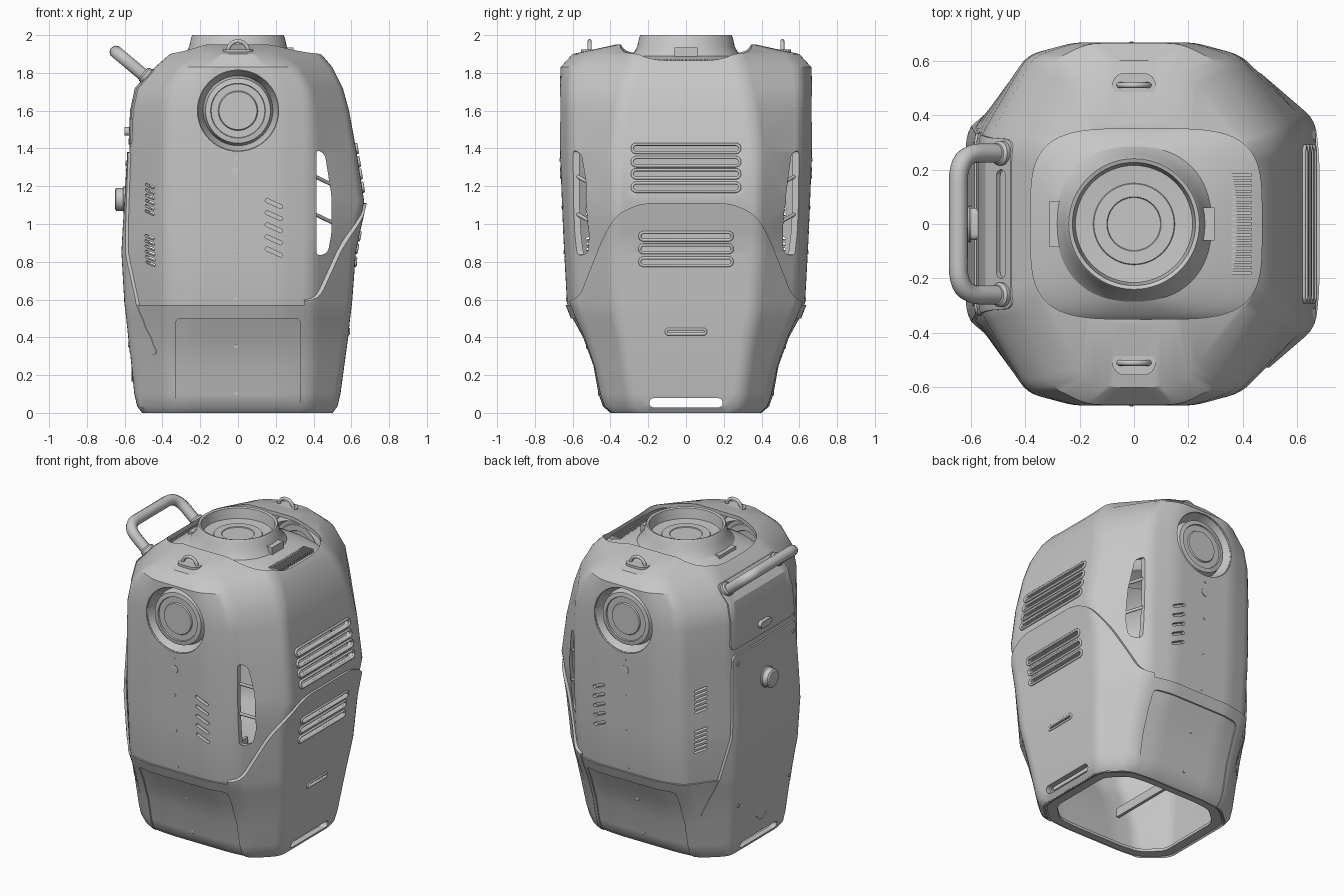
import bpy, bmesh, math
from mathutils import Vector as V

cube = bpy.data.objects.get("Cube")
if cube:
    bpy.data.objects.remove(cube)

GREY = bpy.data.materials.new("body grey")
GREY.use_nodes = True
GREY.diffuse_color = (.57, .57, .57, 1)
GREY.node_tree.nodes["Principled BSDF"].inputs["Base Color"].default_value = (.57, .57, .57, 1)


# ---------- helpers ----------
def loft(bm, rings, cap=(True, True)):
    rows = [[bm.verts.new(p) for p in r] for r in rings]
    n = len(rows[0])
    for a, b in zip(rows, rows[1:]):
        for j in range(n):
            k = (j + 1) % n
            bm.faces.new((a[j], a[k], b[k], b[j]))
    if cap[0]:
        bm.faces.new(rows[0][::-1])
    if cap[1]:
        bm.faces.new(rows[-1])


def make(name, bm, recalc=True):
    if recalc:
        bmesh.ops.recalc_face_normals(bm, faces=bm.faces)
    me = bpy.data.meshes.new(name)
    bm.to_mesh(me)
    bm.free()
    me.materials.append(GREY)
    ob = bpy.data.objects.new(name, me)
    bpy.context.collection.objects.link(ob)
    return ob


def solid(name, rings, cap=(True, True)):
    bm = bmesh.new()
    loft(bm, rings, cap)
    return make(name, bm)


def prism(pts, vec):
    return [[V(p) for p in pts], [V(p) + V(vec) for p in pts]]


def box(name, c, s):
    x, y, z = (V(c) - V(s) / 2)
    return solid(name, prism([(x, y, z), (x + s[0], y, z), (x + s[0], y + s[1], z), (x, y + s[1], z)], (0, 0, s[2])))


def rounded(pts, radius, closed=True, steps=4):
    out, n = [], len(pts)
    pts = [V(p) for p in pts]
    for i, p in enumerate(pts):
        if not closed and i in (0, n - 1):
            out.append(p)
            continue
        a, b = pts[i - 1] - p, pts[(i + 1) % n] - p
        a = p + a.normalized() * min(radius, a.length * .42)
        b = p + b.normalized() * min(radius, b.length * .42)
        for k in range(steps + 1):
            t = k / steps
            out.append(a * (1 - t) ** 2 + p * 2 * t * (1 - t) + b * t * t)
    return out


def capsule(c, along, across, length, width):
    c, u, w = V(c), V(along).normalized(), V(across).normalized()
    h, r, out = (length - width) / 2, width / 2, []
    for i in range(16):
        t = math.pi * (i if i < 8 else i - 1) / 7 - math.pi / 2
        out.append(c + u * (math.cos(t) * r + (h if i < 8 else -h)) + w * math.sin(t) * r)
    return out


def tube(name, pts, r, closed=False):
    cu = bpy.data.curves.new(name, 'CURVE')
    cu.dimensions, cu.bevel_depth, cu.bevel_resolution, cu.use_fill_caps = '3D', r, 3, True
    sp = cu.splines.new('POLY')
    sp.points.add(len(pts) - 1)
    for q, p in zip(sp.points, pts):
        q.co = (*p, 1)
    sp.use_cyclic_u, sp.use_smooth = closed, True
    cu.materials.append(GREY)
    ob = bpy.data.objects.new(name, cu)
    bpy.context.collection.objects.link(ob)


def lathe(name, profile, origin, axis, n=48, cap=(True, True)):
    q = V((0, 0, 1)).rotation_difference(V(axis))
    return solid(name, [[V(origin) + q @ V((r * math.cos(t), r * math.sin(t), h))
                 for t in [2 * math.pi * i / n for i in range(n)]] for r, h in profile], cap)


def oval(z, cx, rx, ry, e, n=64):
    out = []
    for i in range(n):
        c, s = math.cos(2 * math.pi * i / n), math.sin(2 * math.pi * i / n)
        out.append(V((cx + rx * math.copysign(abs(c) ** (2 / e), c), ry * math.copysign(abs(s) ** (2 / e), s), z)))
    return out


def modify(ob, kind, **kw):
    m = ob.modifiers.new(kind, kind)
    for k, v in kw.items():
        setattr(m, k, v)
    bpy.context.view_layer.objects.active = ob
    bpy.ops.object.modifier_apply(modifier=m.name)


def boolean(ob, cutter, op, keep=False):
    modify(ob, 'BOOLEAN', object=cutter, operation=op, solver='EXACT')
    if not keep:
        bpy.data.objects.remove(cutter)


# ---------- body sections: z, front y, front half width, corner x and y, left x and y, right x and y ----------
ROWS = [(0, .4, .22, .36, .385, .49, .26, .5, .26), (.035, .44, .22, .365, .42, .515, .28, .525, .28),
        (.1, .463, .22, .37, .44, .53, .29, .54, .28),
        (.25, .49, .22, .38, .47, .55, .31, .555, .29), (.4, .545, .22, .38, .52, .57, .33, .57, .3),
        (.5, .6, .22, .385, .56, .58, .35, .58, .31), (.58, .63, .22, .39, .59, .59, .36, .59, .32),
        (.85, .645, .22, .39, .605, .61, .38, .605, .33), (.95, .65, .22, .395, .61, .63, .38, .6, .33),
        (1.12, .657, .22, .395, .615, .668, .38, .59, .33), (1.38, .667, .22, .395, .62, .628, .38, .575, .33),
        (1.6, .668, .22, .39, .62, .588, .35, .565, .32), (1.72, .668, .21, .37, .615, .555, .32, .54, .3),
        (1.83, .664, .17, .3, .6, .5, .29, .44, .28), (1.9, .6, .1, .2, .55, .44, .27, .36, .26),
        (1.95, .37, .1, .17, .35, .3, .2, .25, .2)]


def wall(z, col):
    for a, b in zip(ROWS, ROWS[1:]):
        if a[0] <= z <= b[0]:
            return a[col] + (b[col] - a[col]) * (z - a[0]) / (b[0] - a[0])


def section(row, grow):
    z, Y, xf, xc, yc, xr, yr, xl, yl = row
    half = [(xr, yr), (xc, yc), (xf, Y), (-xf, Y), (-xc, yc), (-xl, yl)]
    pts = half + [(x, -y) for x, y in half[::-1]]
    k = 1 + grow / .6
    return rounded([(x * k, y * k, z) for x, y in pts], .05)


def shell(name, grow, thick):
    bm = bmesh.new()
    loft(bm, [section(r, grow) for r in ROWS], (False, True))
    ob = make(name, bm, recalc=False)
    modify(ob, 'SOLIDIFY', thickness=thick, offset=-1)
    return ob


# ---------- openings ----------
cut = bmesh.new()
loft(cut, [oval(1.78, .045, .425, .35, 4), oval(2.1, .045, .425, .35, 4)])
side_slots = [(z, .56, .034, .004) for z in (1.4, 1.33, 1.265, 1.195)] + \
             [(z, .48, .03, .016) for z in (.935, .868, .8)] + [(.43, .2, .016, .012)]
for z, length, width, grow in side_slots:
    loft(cut, prism(capsule((.48, 0, z), (0, 1, 0), (0, 0, 1), length, width), (.4, 0, 0)))
    rim = capsule((0, 0, z), (0, 1, 0), (0, 0, 1), length + .01, width + .01)
    tube("side_slot_rim", [V((wall(p.z, 5) + grow, p.y, p.z)) for p in rim], .008, True)
# hand slot through both sides of the base
loft(cut, prism(capsule((-.8, 0, .053), (0, 1, 0), (0, 0, 1), .39, .05), (1.6, 0, 0)))
# groove under the carry handle
loft(cut, prism(capsule((-.475, 0, 1.77), (0, 1, 0), (.66, 0, .75), .4, .05), (-.075, 0, .066)))
window = [(.415, 1.395), (.46, 1.37), (.495, 1.15), (.495, .95), (.475, .845), (.415, .83)]
for s in (-1, 1):
    loft(cut, prism(rounded([(x, s * .3, z) for x, z in window], .03), (0, s * .5, 0)))
    loft(cut, prism([(.215 * math.cos(i * math.pi / 24), s * .4, 1.6 + .215 * math.sin(i * math.pi / 24))
                     for i in range(48)], (0, s * .4, 0)))
    for i in range(5):
        loft(cut, prism(capsule((.19, s * .5, .852 + i * .064), (.1, 0, -.045), (.045, 0, .1), .1, .02),
                        (0, s * .3, 0)))
    for base in (.79, 1.06):
        for i in range(6):
            loft(cut, prism(capsule((-.41, s * .47, base + i * .028), (-.57, -s * .82, .25),
                                    (.14, s * .2, .97), .085, .014), (-.16, s * .11, 0)))
    # window bars and the plate behind the front slots
    for z in (1.03, 1.23):
        tube("window_bar", [(.4, s * .58, z + .025), (.505, s * .49, z - .025)], .01)
    box("slot_backing", (.19, s * .6, .98), (.16, .01, .4))
openings = make("opening_cutter", cut)
openings.hide_render = True

# ---------- main shell and overlapping skins ----------
body = shell("body_shell", 0, .025)
boolean(body, openings, 'DIFFERENCE', True)

side_skin = shell("left_lower_skin", .014, .02)
half = [(.24, 1.11), (.37, 1.05), (.44, .93), (.57, .6), (.8, .55), (.8, -.1)]
outline = half + [(-y, z) for y, z in half[::-1]]
boolean(side_skin, solid("cutter", prism(rounded([(.35, y, z) for y, z in outline], .06), (.6, 0, 0))), 'INTERSECT')
boolean(side_skin, openings, 'DIFFERENCE', True)

skirt = shell("lower_skirt", .01, .02)
arch = [(-1, -.1), (-.33, -.1), (-.33, .5), (.33, .5), (.33, -.1), (1, -.1), (1, .57), (-1, .57)]
boolean(skirt, solid("cutter", prism(rounded([(x, -1, z) for x, z in arch], .03), (0, 2, 0))), 'INTERSECT')
boolean(skirt, openings, 'DIFFERENCE', True)

door = shell("right_service_door", .012, .02)
boolean(door, solid("cutter", prism(rounded([(-.3, y, z) for y, z in [(-.46, .31), (.46, .31), (.36, .85),
        (.33, 1.38), (-.33, 1.38), (-.36, .85)]], .03), (-.6, 0, 0))), 'INTERSECT')
hatch = shell("right_upper_hatch", .007, .02)
boolean(hatch, solid("cutter", prism(rounded([(-.3, y, z) for y, z in [(-.34, 1.42), (.34, 1.42),
        (.31, 1.82), (-.31, 1.82)]], .04), (-.6, 0, 0))), 'INTERSECT')
boolean(hatch, openings, 'DIFFERENCE', True)
bpy.data.objects.remove(openings)

# ---------- base rim and inner ribs ----------
edge = section(ROWS[0], -.01)
solid("base_rim", [[V((p.x * k, p.y * k, z)) for p in edge]
      for k, z in ((1, .002), (.88, .002), (.88, .02), (1, .02))], (False, False))
for x in (-.25, .25):
    box("inner_rib", (x, 0, .3), (.02, .9, .06))

# ---------- top neck ----------
solid("neck", [oval(*r) for r in [(1.83, .045, .43, .355, 4), (1.86, .035, .37, .335, 3.5), (1.89, 0, .285, .285, 2.3),
      (1.94, 0, .258, .258, 2), (1.99, 0, .247, .247, 2), (2, 0, .24, .24, 2), (1.995, 0, .226, .226, 2),
      (1.93, 0, .215, .215, 2), (1.925, 0, .15, .15, 2), (1.93, 0, .147, .147, 2), (1.93, 0, .1, .1, 2),
      (1.925, 0, .097, .097, 2)]], (False, True))
for i in range(19):
    box("grille_bar", (.395, -.18 + i * .02, 1.86), (.075, .01, .025))
box("neck_latch", (-.285, 0, 1.88), (.05, .17, .03))
box("neck_tab", (.265, 0, 1.91), (.06, .12, .05))

# ---------- front and back details ----------
for s in (-1, 1):
    lathe("round_sensor", [(.225, -.012), (.213, -.012), (.185, -.08), (.172, -.03), (.145, -.026), (.142, -.034),
          (.105, -.034), (.1, -.026)], (0, s * .667, 1.6), (0, s, 0), cap=(False, True))
    for z, r in [(1.34, .009), (1.27, .028), (1.09, .009), (.85, .009), (.6, .009), (.35, .009), (.1, .009)]:
        lathe("screw", [(r, -.02), (r, .003), (r * .6, .004)], (-.01, s * wall(z, 1), z), (0, s, 0), 16)
    # lifting eyes on the roof
    tube("lifting_eye", [V((.055 * math.cos(t), s * .51, 1.91 + .058 * math.sin(t)))
         for t in [math.pi * i / 16 for i in range(17)]], .011)
    solid("eye_plate", prism(capsule((0, s * .51, 1.9), (1, 0, 0), (0, 1, 0), .16, .09), (0, 0, .025)))
    # handle feet
    lathe("handle_foot", [(.045, -.03), (.045, .02), (.036, .03)], (-.48, s * .26, 1.78), (-.75, 0, .66), 24)

# ---------- right side details ----------
tube("carry_handle", rounded([(-.46, -.26, 1.755), (-.645, -.26, 1.91), (-.645, .26, 1.91), (-.46, .26, 1.755)],
     .1, False, 8), .035)
lathe("door_knob", [(.07, 0), (.068, .015), (.062, .02), (.06, .055), (.05, .062)], (-.59, 0, 1.13), (-1, 0, 0), 32)
solid("hatch_latch", prism(capsule((-.56, 0, 1.49), (0, 1, 0), (0, 0, 1), .12, .045), (-.04, 0, 0)))
lathe("lower_cap", [(.055, -.02), (.055, .012), (.05, .014)], (-.55, 0, .22), (-1, 0, 0), 32)
for y, z in ((.29, 1.32), (-.29, 1.32), (.27, .36), (-.27, .36)):
    lathe("door_screw", [(.011, -.02), (.011, .017)], (-wall(z, 7), y, z), (-1, 0, 0), 16)

# ---------- shading ----------
bpy.ops.object.select_all(action='DESELECT')
for ob in bpy.context.scene.objects:
    if ob.type == 'MESH':
        ob.select_set(True)
        bpy.context.view_layer.objects.active = ob
bpy.ops.object.shade_smooth_by_angle(angle=math.radians(30))
for ob in (body, side_skin, skirt, door, hatch):
    ob.modifiers.new("even_normals", 'WEIGHTED_NORMAL').keep_sharp = True
